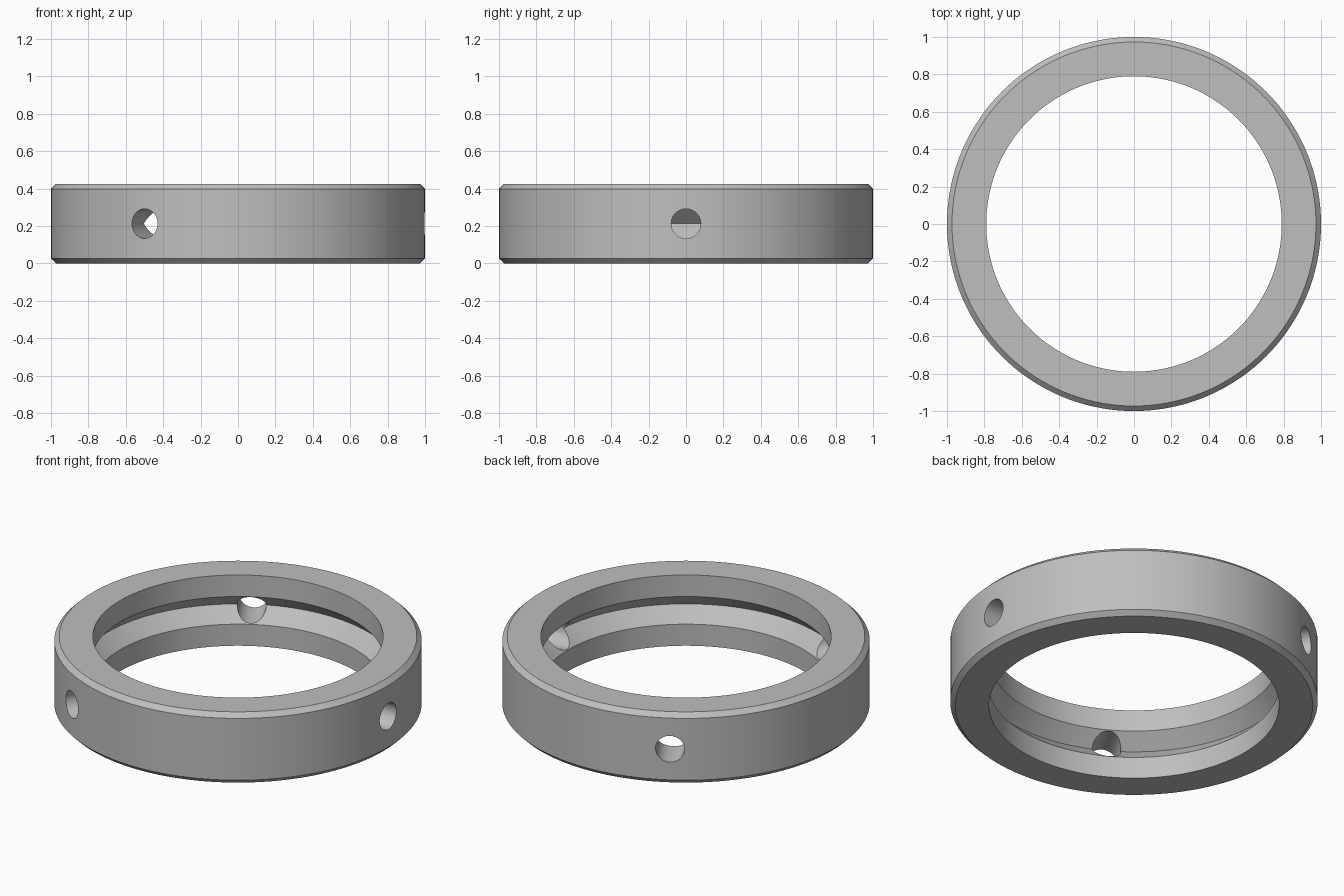
import bpy, bmesh, math
from mathutils import Matrix

cube = bpy.data.objects.get("Cube")
if cube:
    bpy.data.objects.remove(cube, do_unlink=True)

OUTER, INNER, HEIGHT = 1.0, 0.79, 0.425
CHAMFER, GROOVE, HOLE = 0.027, 0.083, 0.079
MID = HEIGHT / 2
SEGMENTS = 144

steel = bpy.data.materials.new("grey steel")
steel.use_nodes = True
grey = (0.52, 0.52, 0.52, 1)
steel.diffuse_color = grey
steel.node_tree.nodes["Principled BSDF"].inputs["Base Color"].default_value = grey


def make_object(name, bm):
    bmesh.ops.recalc_face_normals(bm, faces=bm.faces)
    mesh = bpy.data.meshes.new(name)
    bm.to_mesh(mesh)
    bm.free()
    mesh.materials.append(steel)
    obj = bpy.data.objects.new(name, mesh)
    bpy.context.collection.objects.link(obj)
    return obj


# Ring body: chamfered outside, V groove around the bore
profile = [
    (INNER, 0), (OUTER - CHAMFER, 0), (OUTER, CHAMFER),
    (OUTER, HEIGHT - CHAMFER), (OUTER - CHAMFER, HEIGHT), (INNER, HEIGHT),
    (INNER, MID + GROOVE), (INNER + GROOVE, MID), (INNER, MID - GROOVE),
]
bm = bmesh.new()
rings = []
for i in range(SEGMENTS):
    a = math.tau * i / SEGMENTS
    rings.append([bm.verts.new((r * math.cos(a), r * math.sin(a), z)) for r, z in profile])
for i, ring in enumerate(rings):
    following = rings[(i + 1) % SEGMENTS]
    for j in range(len(profile)):
        k = (j + 1) % len(profile)
        bm.faces.new((ring[j], following[j], following[k], ring[k]))
collar = make_object("collar_ring", bm)

# Three radial holes, evenly spaced
bm = bmesh.new()
for i in range(3):
    place = (Matrix.Rotation(math.tau * i / 3, 4, "Z")
             @ Matrix.Translation((0.9, 0, MID))
             @ Matrix.Rotation(math.pi / 2, 4, "Y"))
    bmesh.ops.create_cone(bm, cap_ends=True, segments=48, radius1=HOLE,
                          radius2=HOLE, depth=0.5, matrix=place)
cutter = make_object("hole_cutter", bm)
cutter.hide_render = True

drill = collar.modifiers.new("radial_holes", "BOOLEAN")
drill.operation = "DIFFERENCE"
drill.solver = "EXACT"
drill.object = cutter

bpy.ops.object.select_all(action="DESELECT")
collar.select_set(True)
bpy.context.view_layer.objects.active = collar
bpy.ops.object.modifier_apply(modifier=drill.name)
bpy.data.objects.remove(cutter, do_unlink=True)
bpy.ops.object.shade_smooth_by_angle(angle=math.radians(30))
